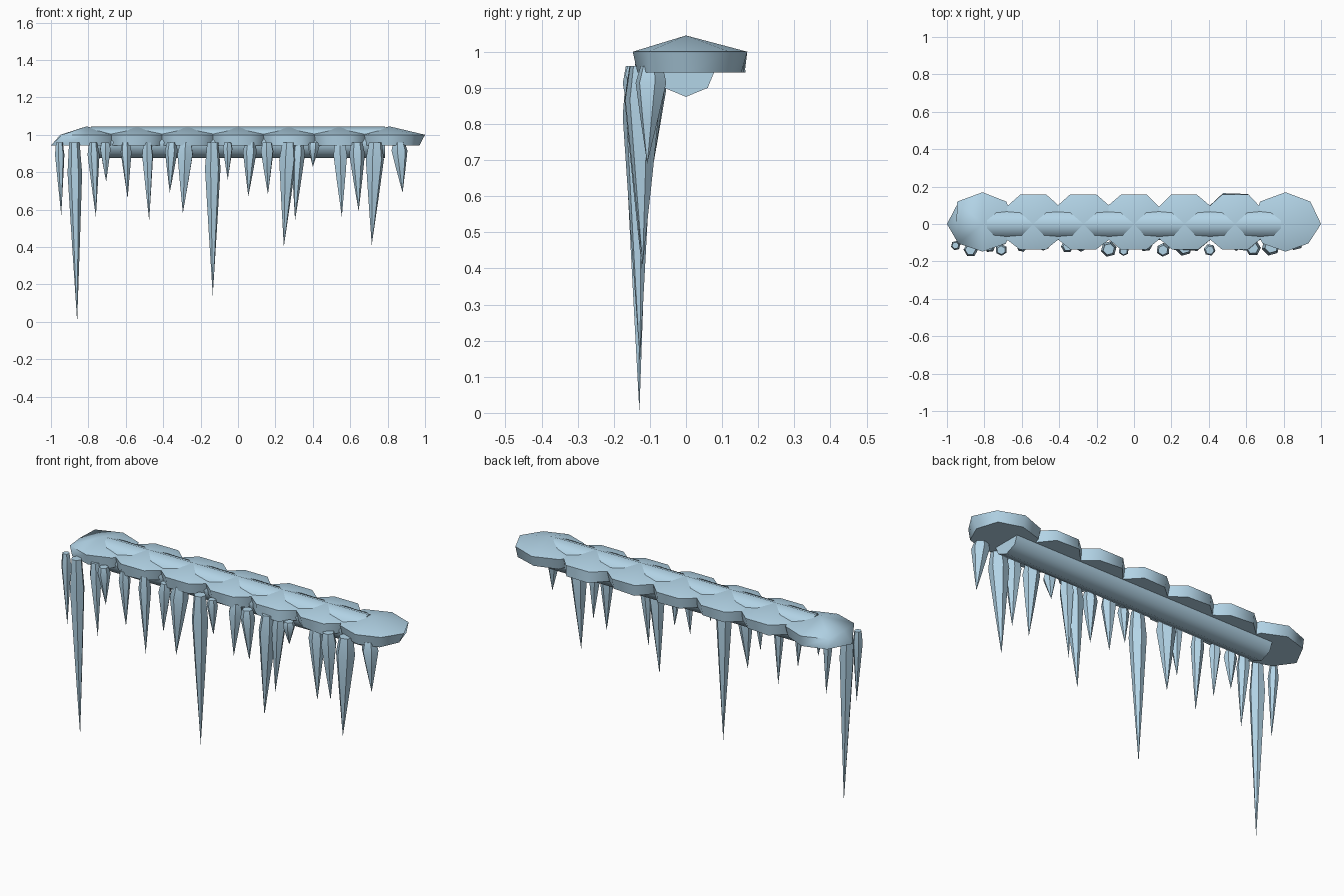
import bpy, bmesh, random
from math import sin, cos, pi, radians
from mathutils import Vector

if "Cube" in bpy.data.objects:
    bpy.data.objects.remove(bpy.data.objects["Cube"])

random.seed(4)
ice = bpy.data.materials.new("ice")
ice.diffuse_color = (0.45, 0.66, 0.80, 1)
ice.use_nodes = True
ice.node_tree.nodes["Principled BSDF"].inputs["Base Color"].default_value = ice.diffuse_color


def loft(name, rings, tip=None, angle=40):
    """Skin a stack of vertex rings, capped at both ends or closed to a tip."""
    bm = bmesh.new()
    loops = [[bm.verts.new(p) for p in ring] for ring in rings]
    n = len(loops[0])
    for a, b in zip(loops, loops[1:]):
        for i in range(n):
            j = (i + 1) % n
            bm.faces.new((a[i], a[j], b[j], b[i]))
    bm.faces.new(loops[0][::-1])
    if tip is None:
        bm.faces.new(loops[-1])
    else:
        t = bm.verts.new(tip)
        for i in range(n):
            bm.faces.new((loops[-1][i], loops[-1][(i + 1) % n], t))
    bmesh.ops.recalc_face_normals(bm, faces=bm.faces)
    me = bpy.data.meshes.new(name)
    bm.to_mesh(me)
    bm.free()
    me.materials.append(ice)
    ob = bpy.data.objects.new(name, me)
    bpy.context.collection.objects.link(ob)
    bpy.ops.object.select_all(action='DESELECT')
    ob.select_set(True)
    bpy.context.view_layer.objects.active = ob
    bpy.ops.object.shade_smooth_by_angle(angle=radians(angle))
    return ob


# Eight-sided ice bar running under the mounds
loft("ice_bar", [[(x, 0.085 * sin(k * pi / 4), 0.96 + 0.085 * cos(k * pi / 4))
                  for k in range(8)] for x in (-0.785, 0.785)], angle=50)

# Row of flattened snow mounds: flat base, wide shoulder, low peak
for m in range(7):
    cx = -0.81 + 0.27 * m
    lower, upper = [], []
    for k in range(8):
        a = k * pi / 4 + (pi / 8 if 0 < m < 6 else 0)
        c, s = cos(a), sin(a)
        j = random.uniform(0.93, 1.04)
        ry = 0.175 if s > 0 else 0.152
        upper.append((cx + 0.185 * c * j, ry * s * 0.97, 1.0))
        lower.append((cx + 0.172 * c * j, ry * s * random.uniform(0.86, 1.03), 0.943))
    if m == 0:      # left end flares at the base
        upper[4], lower[4] = (-0.95, 0, 1.0), (-1.0, 0, 0.943)
    if m == 6:      # right end flares at the shoulder
        upper[0], lower[0] = (1.0, 0, 1.0), (0.97, 0, 0.943)
    loft("snow_mound", [lower, upper], tip=(cx, 0, 1.045), angle=60)

# Icicles: root x, root y, tip x, tip z, widest radius
icicles = [
    (-0.955, -0.115, -0.945, 0.57, 0.026), (-0.875, -0.138, -0.86, 0.0, 0.039),
    (-0.775, -0.12, -0.76, 0.56, 0.032), (-0.71, -0.14, -0.705, 0.75, 0.032),
    (-0.60, -0.12, -0.59, 0.66, 0.030), (-0.485, -0.11, -0.475, 0.54, 0.032),
    (-0.355, -0.12, -0.365, 0.69, 0.034), (-0.28, -0.10, -0.295, 0.58, 0.047),
    (-0.135, -0.135, -0.135, 0.14, 0.043), (-0.055, -0.145, -0.055, 0.76, 0.028),
    (0.065, -0.11, 0.055, 0.67, 0.037), (0.155, -0.14, 0.16, 0.68, 0.037),
    (0.27, -0.125, 0.245, 0.40, 0.047), (0.325, -0.11, 0.305, 0.54, 0.036),
    (0.405, -0.14, 0.40, 0.83, 0.032), (0.545, -0.10, 0.555, 0.56, 0.042),
    (0.635, -0.13, 0.645, 0.59, 0.042), (0.735, -0.12, 0.715, 0.41, 0.050),
    (0.86, -0.095, 0.88, 0.69, 0.044)]
for x, y, tx, tz, r in icicles:
    root, tip = Vector((x, y, 0.96)), Vector((tx, y * 0.5 - 0.06, tz))
    twist = random.uniform(0, pi / 3)
    rings = []
    for t, f in ((0, 0.72), (0.17, 1.0), (0.55, 0.56)):
        c = root.lerp(tip, t)
        rings.append([(c.x + r * f * cos(twist + k * pi / 3),
                       c.y + r * f * sin(twist + k * pi / 3), c.z) for k in range(6)])
    loft("icicle", rings, tip=tip, angle=45)
